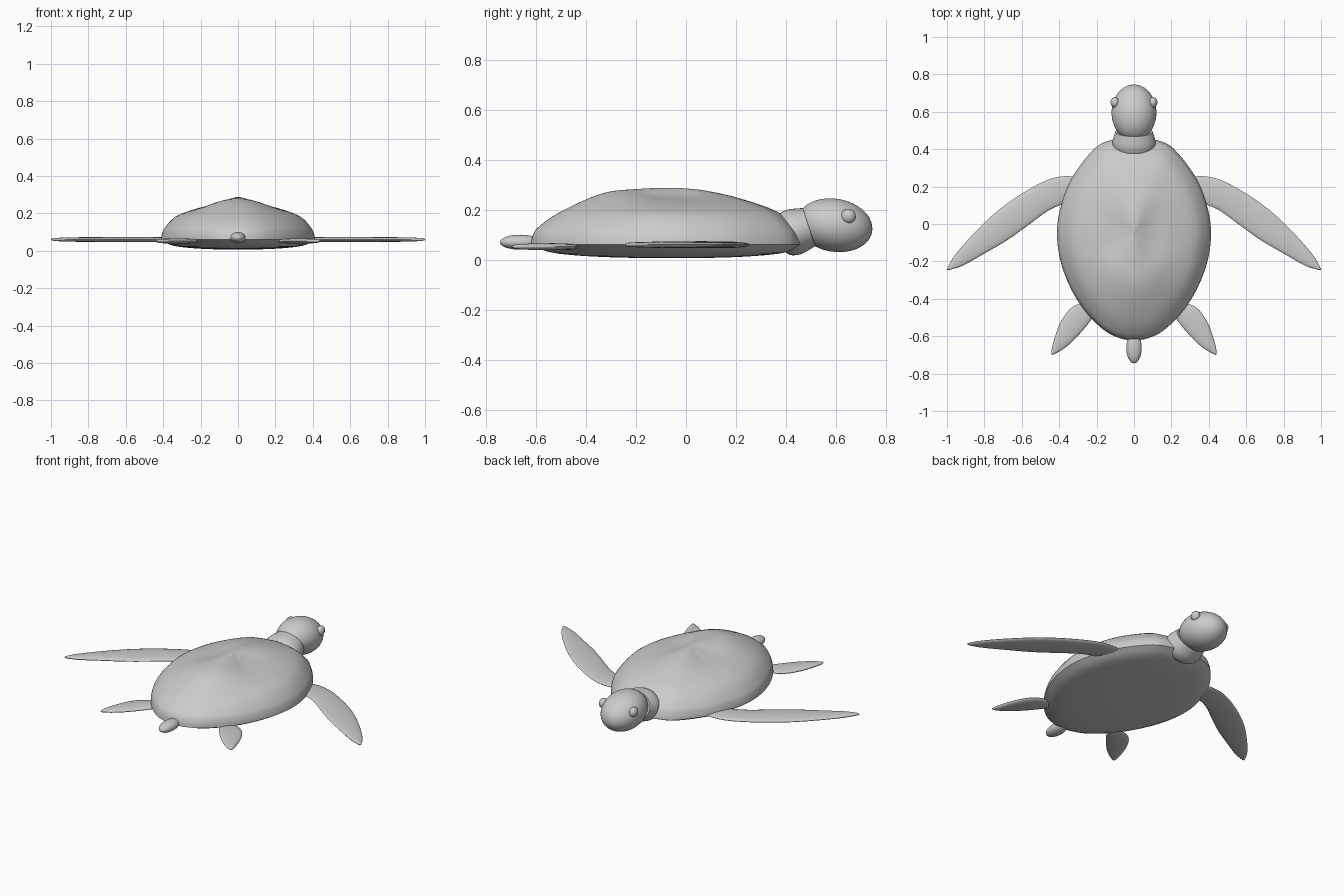
import bpy, bmesh, math
from mathutils import Vector, Matrix

if "Cube" in bpy.data.objects:
    bpy.data.objects.remove(bpy.data.objects["Cube"], do_unlink=True)

grey = bpy.data.materials.new("plain_grey")
grey.use_nodes = True
COLOUR = (0.6, 0.6, 0.6, 1)
grey.diffuse_color = COLOUR
grey.node_tree.nodes["Principled BSDF"].inputs["Base Color"].default_value = COLOUR


def smooth(points, steps):
    """Catmull-Rom curve through points of any dimension."""
    p = [Vector(q) for q in points]
    p = [2 * p[0] - p[1]] + p + [2 * p[-1] - p[-2]]
    out = []
    for a, b, c, d in zip(p, p[1:], p[2:], p[3:]):
        for i in range(steps):
            t = i / steps
            out.append(0.5 * (2 * b + (c - a) * t + (2 * a - 5 * b + 4 * c - d) * t ** 2
                              + (3 * b - a - 3 * c + d) * t ** 3))
    return out + [p[-2]]


def finish(name, bm, mirror=False, angle=50):
    bmesh.ops.remove_doubles(bm, verts=bm.verts, dist=0.0001)
    bmesh.ops.recalc_face_normals(bm, faces=bm.faces)
    mesh = bpy.data.meshes.new(name)
    bm.to_mesh(mesh)
    bm.free()
    mesh.materials.append(grey)
    obj = bpy.data.objects.new(name, mesh)
    bpy.context.collection.objects.link(obj)
    bpy.ops.object.select_all(action='DESELECT')
    obj.select_set(True)
    bpy.context.view_layer.objects.active = obj
    bpy.ops.object.shade_smooth_by_angle(angle=math.radians(angle))
    if mirror:
        obj.modifiers.new("Mirror", 'MIRROR').use_mirror_merge = False
    return obj


def loft(name, rings, **options):
    """Skin closed rings and cap both ends."""
    bm = bmesh.new()
    loops = [[bm.verts.new(v) for v in ring] for ring in rings]
    n = len(loops[0])
    for a, b in zip(loops, loops[1:]):
        for i in range(n):
            j = (i + 1) % n
            bm.faces.new((a[i], a[j], b[j], b[i]))
    bm.faces.new(loops[0])
    bm.faces.new(loops[-1])
    return finish(name, bm, **options)


def ellipsoid(name, centre, radii, tilt=0, mirror=False):
    bm = bmesh.new()
    bmesh.ops.create_uvsphere(bm, u_segments=40, v_segments=24, radius=1)
    bm.transform(Matrix.Translation(centre) @ Matrix.Rotation(math.radians(tilt), 4, 'X')
                 @ Matrix.Diagonal((*radii, 1)))
    return finish(name, bm, mirror)


# Shell: half outline mirrored into a full loop, domed toward a ridge
half = smooth([(0, .47), (.11, .452), (.21, .405), (.33, .25), (.39, .1), (.412, -.05),
               (.39, -.21), (.33, -.36), (.25, -.48), (.15, -.575), (.06, -.615), (0, -.62)], 5)
outline = half + [Vector((-p.x, p.y)) for p in half[-2:0:-1]]
middle = Vector((0, -.05))
# Each entry: share of outline, then height toward front, back and side
dome = smooth([(1, .06, .06, .06), (.99, .085, .095, .085), (.95, .125, .13, .122),
               (.8, .192, .19, .185), (.5, .247, .266, .23), (.25, .276, .283, .25),
               (.1, .285, .287, .273), (.004, .288, .288, .288)], 4)
belly = smooth([(.004, .006), (.4, .009), (.7, .018), (.88, .032), (1, .06)], 4)


def shell_ring(share, front, back, side):
    ring = []
    for p in outline:
        d = p - middle
        w = abs(d.normalized().y) ** 3
        ridge = front if d.y > 0 else back
        ring.append((d.x * share, middle.y + d.y * share, side + (ridge - side) * w))
    return ring


rings = [shell_ring(f, z, z, z) for f, z in belly]
rings += [shell_ring(*row) for row in dome[1:]]
loft("shell", rings, angle=40)


# Flippers: lens sections between a leading and a trailing edge
def flipper(name, edges, z, thickness):
    stations = smooth(edges, 6)
    rings = []
    for k, (ax, ay, bx, by) in enumerate(stations):
        t = k / (len(stations) - 1)
        lift = thickness * max(.02, math.sin(math.pi * (.08 + .92 * t)) ** .6 if t < 1 else 0)
        ring = []
        for i in range(20):
            a = math.tau * i / 20
            s = .5 + .5 * math.cos(a)
            ring.append((ax + (bx - ax) * s, ay + (by - ay) * s, z + lift * math.sin(a)))
        rings.append(ring)
    loft(name, rings, mirror=True, angle=60)


flipper("front_flippers",
        [(.24, .2, .24, .19), (.29, .245, .27, .14), (.38, .255, .37, .11), (.48, .228, .46, .07),
         (.62, .15, .57, -.01), (.75, .053, .68, -.088), (.87, -.065, .8, -.158),
         (.96, -.17, .91, -.22), (.996, -.232, .97, -.241), (1, -.245, .993, -.246)],
        .06, .014)
flipper("rear_flippers",
        [(.215, -.47, .215, -.48), (.25, -.433, .225, -.505), (.3, -.43, .25, -.54),
         (.35, -.462, .29, -.587), (.395, -.53, .34, -.638), (.425, -.61, .385, -.673),
         (.44, -.67, .42, -.692), (.441, -.698, .435, -.7)],
        .052, .014)

# Neck: short tilted barrel
neck = []
for along, width in smooth([(-.06, .07), (-.055, .093), (-.035, .11), (0, .116),
                            (.035, .108), (.06, .1)], 3):
    tilt = math.radians(18)
    ring = []
    for i in range(40):
        a = math.tau * i / 40
        up = .8 * width * math.sin(a)
        ring.append((width * math.cos(a),
                     .435 + along * math.cos(tilt) - up * math.sin(tilt),
                     .112 + along * math.sin(tilt) + up * math.cos(tilt)))
    neck.append(ring)
loft("neck", neck)

# Head, eyes and tail
ellipsoid("head", (0, .595, .138), (.12, .152, .106), tilt=-10)
ellipsoid("eyes", (.102, .65, .175), (.023, .029, .029), mirror=True)
ellipsoid("tail", (0, -.662, .07), (.041, .083, .03))
